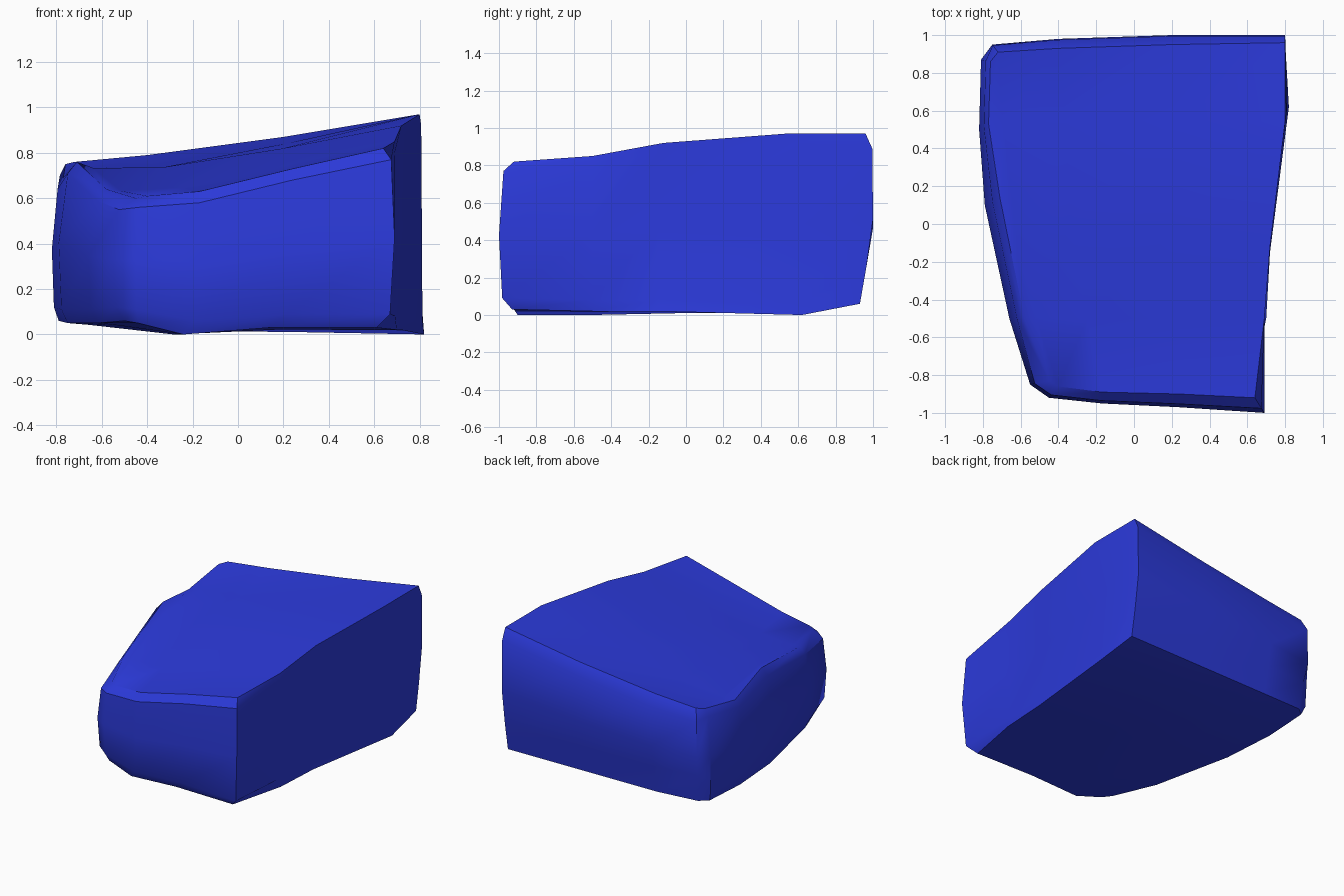
import bpy
import bmesh
import math
from mathutils import Vector

default_cube = bpy.data.objects.get("Cube")
if default_cube:
    bpy.data.objects.remove(default_cube, do_unlink=True)

# Outlines run counterclockwise from the front corner at -x, four steps a side
STEPS = 4
top_rim = [
    (-.45, -.83, .6), (-.4, -.86, .61), (-.17, -.89, .63), (.24, -.9, .73),
    (.64, -.92, .82), (.69, -.5, .85), (.72, -.12, .92), (.8, .54, .97),
    (.8, .96, .97), (.2, .95, .87), (-.4, .93, .79), (-.72, .91, .76),
    (-.76, .86, .75), (-.77, .53, .69), (-.71, .14, .76), (-.58, -.5, .64)]
waist = [
    (-.55, -.85), (-.45, -.92), (-.17, -.95), (.24, -.97),
    (.69, -1), (.69, -.5), (.71, -.15), (.81, .6),
    (.8, 1), (.2, 1), (-.4, .98), (-.75, .95),
    (-.81, .87), (-.82, .5), (-.79, .1), (-.66, -.5)]
base_rim = [
    (-.5, -.82, .06), (-.44, -.87, .05), (-.24, -.9, 0), (.14, -.92, .03),
    (.61, -.93, .03), (.7, -.5, .02), (.72, -.15, .02), (.82, .62, 0),
    (.8, .93, .06), (.2, .92, .06), (-.4, .91, .06), (-.72, .89, .07),
    (-.78, .84, .07), (-.79, .5, .06), (-.75, .1, .05), (-.62, -.5, .05)]


def ring_between(rim, blends, rises):
    """Outline between a rim and the waist; one blend and rise for each side."""
    points = []
    for k, (edge, middle) in enumerate(zip(rim, waist)):
        side = k // STEPS
        flat = Vector(edge[:2]).lerp(Vector(middle), blends[side])
        points.append((flat.x, flat.y, edge[2] + rises[side]))
    return points


def add_cap(bm, ring, flip, dish):
    """Fill a closed outline with a grid blended from its sides, sunk by dish."""
    n = STEPS
    front = ring[:n + 1]
    right = ring[n:2 * n + 1]
    back = ring[2 * n:3 * n + 1][::-1]
    left = (ring[3 * n:] + ring[:1])[::-1]

    def blended(i, j):
        u, v = i / n, j / n
        across = left[j].co.lerp(right[j].co, u)
        along = front[i].co.lerp(back[i].co, v)
        corners = front[0].co.lerp(front[n].co, u).lerp(
            back[0].co.lerp(back[n].co, u), v)
        sink = dish * math.sin(math.pi * u) * math.sin(math.pi * v)
        return across + along - corners - Vector((0, 0, sink))

    grid = {}
    for i in range(n + 1):
        for j in range(n + 1):
            if j == 0:
                grid[i, j] = front[i]
            elif j == n:
                grid[i, j] = back[i]
            elif i == 0:
                grid[i, j] = left[j]
            elif i == n:
                grid[i, j] = right[j]
            else:
                grid[i, j] = bm.verts.new(blended(i, j))
    for i in range(n):
        for j in range(n):
            quad = [grid[i, j], grid[i + 1, j], grid[i + 1, j + 1], grid[i, j + 1]]
            bm.faces.new(quad[::-1] if flip else quad)


# Stack the outlines from base to top and skin the walls between them
middle_ring = [(w[0], w[1], b[2] + (t[2] - b[2]) * .5)
               for w, b, t in zip(waist, base_rim, top_rim)]
foot = ring_between(base_rim, (.75, .75, .5, .7), (.06, .06, .2, .06))
shoulder = ring_between(top_rim, (.75, .7, .9, .5), (-.05, -.05, -.08, -.05))
levels = [base_rim, foot, middle_ring, shoulder, top_rim]

bm = bmesh.new()
rings = [[bm.verts.new(p) for p in level] for level in levels]
for lower, upper in zip(rings, rings[1:]):
    count = len(lower)
    for k in range(count):
        after = (k + 1) % count
        bm.faces.new((lower[k], lower[after], upper[after], upper[k]))

# Close the underside and the sloping, slightly hollow top
add_cap(bm, rings[0], True, 0)
add_cap(bm, rings[-1], False, .03)
bmesh.ops.recalc_face_normals(bm, faces=bm.faces[:])

mesh = bpy.data.meshes.new("rock_block")
bm.to_mesh(mesh)
bm.free()
block = bpy.data.objects.new("rock_block", mesh)
bpy.context.scene.collection.objects.link(block)

# Single blue colour
blue = bpy.data.materials.new("blue")
blue.use_nodes = True
colour = (.025, .043, .72, 1)
blue.diffuse_color = colour
for node in blue.node_tree.nodes:
    if node.type == 'BSDF_PRINCIPLED':
        node.inputs["Base Color"].default_value = colour
mesh.materials.append(blue)

# Smooth the faces but keep the rims crisp
bpy.ops.object.select_all(action='DESELECT')
block.select_set(True)
bpy.context.view_layer.objects.active = block
bpy.ops.object.shade_smooth_by_angle(angle=math.radians(40))
